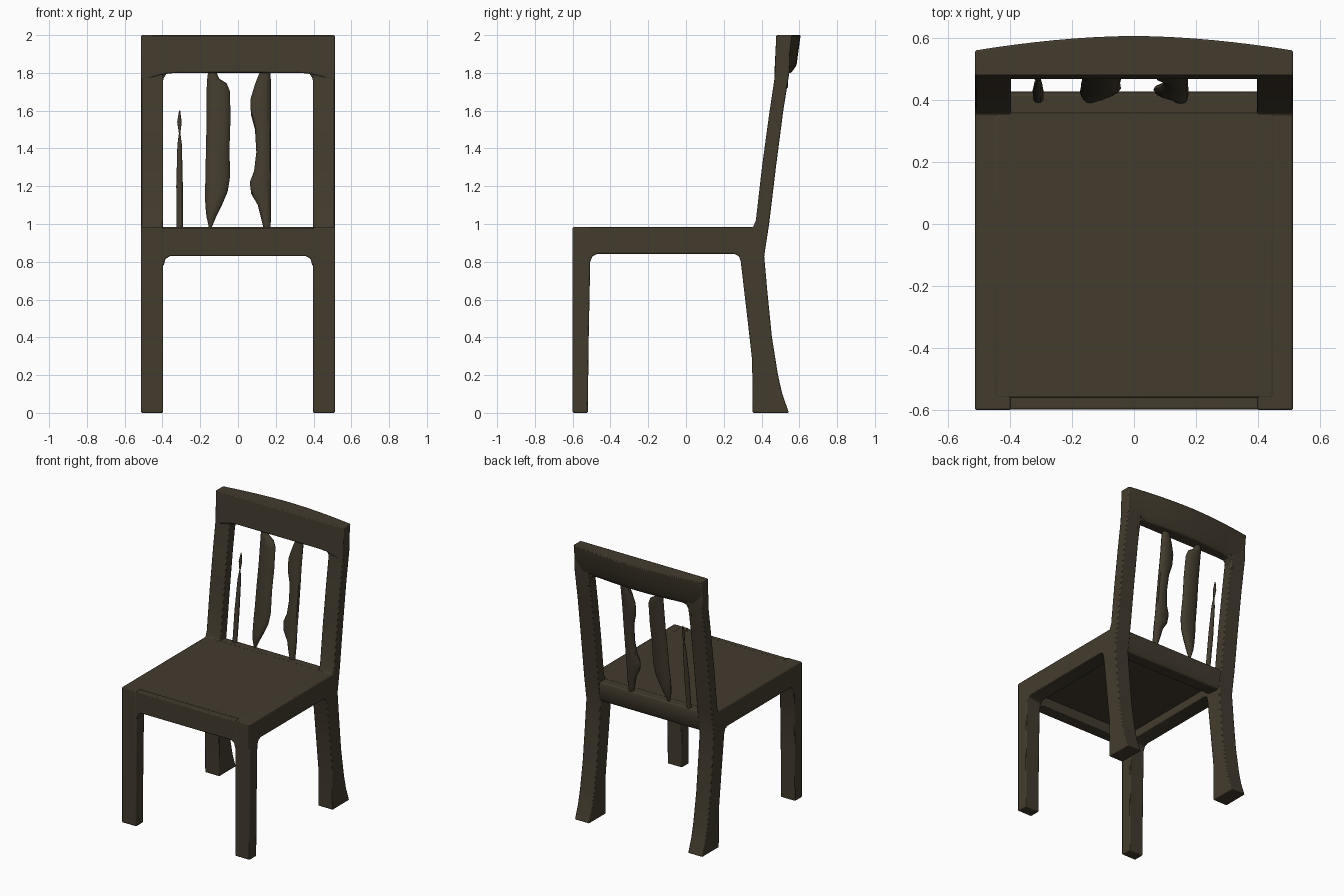
import bpy, bmesh, math
from mathutils import Vector

cube = bpy.data.objects.get("Cube")
if cube:
    bpy.data.objects.remove(cube)

wood = bpy.data.materials.new("dark brown wood")
wood.use_nodes = True
colour = (0.055, 0.044, 0.027, 1)
wood.diffuse_color = colour
wood.node_tree.nodes["Principled BSDF"].inputs["Base Color"].default_value = colour


def finish(name, bm, bevel=0.006):
    bmesh.ops.recalc_face_normals(bm, faces=bm.faces)
    mesh = bpy.data.meshes.new(name)
    bm.to_mesh(mesh)
    bm.free()
    mesh.materials.append(wood)
    obj = bpy.data.objects.new(name, mesh)
    bpy.context.collection.objects.link(obj)
    if bevel:
        mod = obj.modifiers.new("soft edges", "BEVEL")
        mod.width, mod.segments, mod.limit_method = bevel, 2, "ANGLE"
        mod.angle_limit = math.radians(40)
    bpy.ops.object.select_all(action="DESELECT")
    obj.select_set(True)
    bpy.context.view_layer.objects.active = obj
    bpy.ops.object.shade_smooth_by_angle(angle=math.radians(35))
    return obj


def extrude(name, points, place, a, b):
    """Extrude a 2D outline between a and b; place maps (u, v, depth) to 3D."""
    bm = bmesh.new()
    face = bm.faces.new([bm.verts.new(place(u, v, a)) for u, v in points])
    new = bmesh.ops.extrude_face_region(bm, geom=[face])["geom"]
    shift = Vector(place(0, 0, b)) - Vector(place(0, 0, a))
    bmesh.ops.translate(bm, verts=[v for v in new if isinstance(v, bmesh.types.BMVert)], vec=shift)
    return finish(name, bm)


def from_side(u, v, d):
    return (d, u, v)


def from_front(u, v, d):
    return (u, d, v)


# Side frames: front leg, side rail, splayed back leg and leaning post in one outline
side = [(-0.6, 0), (-0.52, 0), (-0.515, 0.4), (-0.507, 0.8), (-0.495, 0.83), (-0.47, 0.842),
        (0.255, 0.842), (0.28, 0.83), (0.29, 0.8), (0.325, 0.5), (0.35, 0.28), (0.353, 0),
        (0.545, 0), (0.51, 0.1), (0.487, 0.2), (0.455, 0.4), (0.43, 0.65), (0.414, 0.83),
        (0.44, 1.0), (0.476, 1.3), (0.515, 1.6), (0.55, 1.82), (0.55, 1.9),
        (0.475, 1.9), (0.47, 1.78), (0.44, 1.58), (0.402, 1.3), (0.37, 1.02), (0.355, 0.983),
        (-0.6, 0.983)]
extrude("left_side_frame", side, from_side, 0.397, 0.513)
extrude("right_side_frame", side, from_side, -0.513, -0.397)

# Front rail with rounded inner corners
half = [(0.45, 0.98), (0.45, 0.78), (0.393, 0.78), (0.385, 0.815), (0.36, 0.83)]
rail = half + [(-x, z) for x, z in reversed(half)]
extrude("front_rail", rail, from_front, -0.598, -0.51)

# Back rail and recessed seat panel
back = [(0.3, 0.845), (0.4, 0.835), (0.418, 0.86), (0.428, 0.95), (0.42, 0.982), (0.3, 0.982)]
extrude("back_rail", back, from_side, -0.42, 0.42)
panel = [(-0.56, 0.9), (0.36, 0.9), (0.36, 0.984), (-0.56, 0.984)]
extrude("seat_panel", panel, from_side, -0.45, 0.45)

# Top rail: straight front, bowed back, leaning a little
bm = bmesh.new()
rings = []
steps = 16
for i in range(steps + 1):
    t = 2 * i / steps - 1
    x = 0.513 * t
    bow = 0.607 - 0.047 * abs(t) ** 1.8
    low = 1.8 - 0.04 * max(0, (abs(x) - 0.37) / 0.14)
    section = [(0.468, low), (bow - 0.05, low), (bow - 0.022, low + 0.04), (bow, 2.0), (0.478, 2.0)]
    rings.append([bm.verts.new((x, y, z)) for y, z in section])
for a, b in zip(rings, rings[1:]):
    for k in range(len(a)):
        n = (k + 1) % len(a)
        bm.faces.new((a[k], a[n], b[n], b[k]))
bm.faces.new(rings[0])
bm.faces.new(rings[-1])
finish("top_rail", bm)

# Rounded fillets where posts meet the top rail
for sign, label in ((1, "left"), (-1, "right")):
    fillet = [(sign * x, z) for x, z in
              ((0.42, 1.82), (0.345, 1.805), (0.38, 1.793), (0.395, 1.77), (0.4, 1.72), (0.42, 1.72))]
    extrude(label + "_fillet", fillet, from_front, 0.475, 0.54)


def slat(name, rows, thick):
    """Loft worn flat ovals through rows of (height, left x, right x)."""
    bm = bmesh.new()
    rings = []
    sides = 12
    for z, x0, x1 in rows:
        y = 0.405 + (z - 0.98) * 0.118
        cx, rx = (x0 + x1) / 2, (x1 - x0) / 2
        ry = min(thick, rx * 0.9)
        rings.append([bm.verts.new((cx + rx * math.cos(2 * math.pi * k / sides),
                                    y + ry * math.sin(2 * math.pi * k / sides), z))
                      for k in range(sides)])
    for a, b in zip(rings, rings[1:]):
        for k in range(sides):
            n = (k + 1) % sides
            bm.faces.new((a[k], a[n], b[n], b[k]))
    bm.faces.new(rings[0])
    bm.faces.new(rings[-1])
    finish(name, bm, 0)


# Worn back slats
slat("broken_slat", [(0.96, -0.325, -0.292), (1.2, -0.327, -0.292), (1.42, -0.321, -0.297),
                     (1.48, -0.313, -0.305), (1.54, -0.322, -0.298), (1.6, -0.312, -0.306)], 0.02)
slat("middle_slat", [(0.985, -0.155, -0.138), (1.04, -0.167, -0.115), (1.1, -0.173, -0.085),
                     (1.17, -0.175, -0.055), (1.25, -0.172, -0.042), (1.4, -0.17, -0.045),
                     (1.55, -0.166, -0.04), (1.7, -0.166, -0.042), (1.745, -0.165, -0.06),
                     (1.77, -0.163, -0.1), (1.83, -0.155, -0.125)], 0.024)
slat("outer_slat", [(0.96, 0.14, 0.172), (1.03, 0.122, 0.174), (1.1, 0.105, 0.176),
                    (1.16, 0.07, 0.176), (1.22, 0.062, 0.176), (1.28, 0.085, 0.175),
                    (1.38, 0.097, 0.174), (1.5, 0.09, 0.174), (1.58, 0.068, 0.174),
                    (1.66, 0.066, 0.174), (1.74, 0.09, 0.174), (1.83, 0.125, 0.172)], 0.024)
